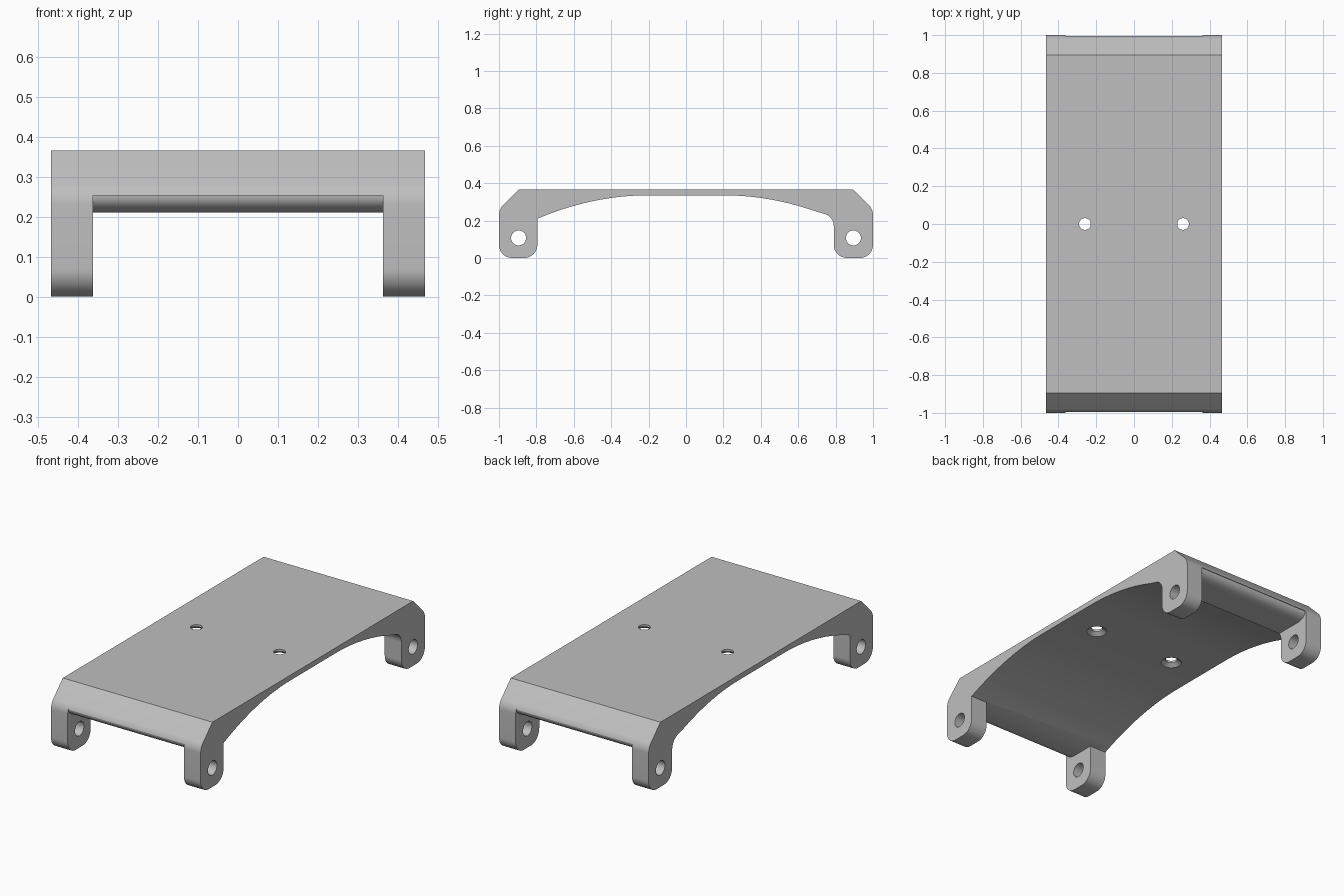
import bpy, bmesh, math
from mathutils import Vector

cube = bpy.data.objects.get("Cube")
if cube:
    bpy.data.objects.remove(cube, do_unlink=True)

HALF_W = 0.467      # half width of the bracket
INNER_W = 0.363     # half gap between the feet
PIN_Y, PIN_Z = 0.895, 0.107

grey = bpy.data.materials.new("plain grey")
grey.use_nodes = True
colour = (0.52, 0.52, 0.52, 1)
grey.diffuse_color = colour
grey.node_tree.nodes["Principled BSDF"].inputs["Base Color"].default_value = colour


def rounded(corners, steps=10):
    """Turn (y, z, trim) corners into an outline with circular arcs."""
    out = []
    for i, (y, z, trim) in enumerate(corners):
        p = Vector((y, z))
        if not trim:
            out.append(p)
            continue
        a = (Vector(corners[i - 1][:2]) - p).normalized()
        b = (Vector(corners[(i + 1) % len(corners)][:2]) - p).normalized()
        half = a.angle(b) / 2
        centre = p + (a + b).normalized() * trim / math.cos(half)
        v0, v1 = p + a * trim - centre, p + b * trim - centre
        for k in range(steps + 1):
            out.append(centre + v0.lerp(v1, k / steps).normalized() * v0.length)
    return out


def extrude(name, outline, half):
    """Solid made from a (y, z) outline, spanning -half..half in x."""
    bm = bmesh.new()
    face = bm.faces.new([bm.verts.new((-half, p[0], p[1])) for p in outline])
    moved = bmesh.ops.extrude_face_region(bm, geom=[face])["geom"]
    bmesh.ops.translate(bm, vec=(2 * half, 0, 0),
                        verts=[g for g in moved if isinstance(g, bmesh.types.BMVert)])
    bmesh.ops.recalc_face_normals(bm, faces=bm.faces)
    mesh = bpy.data.meshes.new(name)
    bm.to_mesh(mesh)
    bm.free()
    mesh.materials.append(grey)
    obj = bpy.data.objects.new(name, mesh)
    bpy.context.collection.objects.link(obj)
    return obj


def cut(target, cutter):
    cutter.hide_render = True
    mod = target.modifiers.new("cut", "BOOLEAN")
    mod.operation = "DIFFERENCE"
    mod.solver = "EXACT"
    mod.object = cutter
    bpy.context.view_layer.objects.active = target
    bpy.ops.object.modifier_apply(modifier=mod.name)
    bpy.data.objects.remove(cutter, do_unlink=True)


def arch(y):
    return 0.335 - 0.125 * (max(abs(y) - 0.2, 0) / 0.595) ** 2


# Side outline: front foot, shallow arch, back foot with a fillet, flat top
n = 14
front_arch = [(-0.795 + 0.595 * i / n, arch(-0.795 + 0.595 * i / n), 0) for i in range(n + 1)]
back_arch = [(0.2 + 0.5 * i / n, arch(0.2 + 0.5 * i / n), 0) for i in range(n + 1)]
corners = [(-0.895, 0.365, 0), (-1, 0.26, 0.031), (-1, 0, 0.07), (-0.795, 0, 0.07)]
corners += front_arch + back_arch
corners += [(0.79, 0.222, 0.052), (0.79, 0, 0.07), (1, 0, 0.07),
            (1, 0.26, 0.031), (0.895, 0.365, 0)]
bracket = extrude("bracket", rounded(corners), HALF_W)

# Gap between the feet at each end, leaving a cross bar with a rounded lower edge
for side in (-1, 1):
    bar_edge = [(0.992 - 0.06 * math.sin(a), 0.21 + 0.043 * (1 - math.sin(a)) ** 0.5 * 1.0)
                for a in [0]]
    for k in range(1, 11):
        a = math.radians(9 * k)
        bar_edge.append((0.932 + 0.06 * math.cos(a), 0.253 - 0.043 * math.sin(a)))
    gap = [(1.1, -0.1), (1.1, 0.253)] + bar_edge + [(0.65, 0.21), (0.65, -0.1)]
    cut(bracket, extrude("gap_cutter", [(side * y, z) for y, z in gap], INNER_W))

# Pin holes through the feet
for side in (-1, 1):
    circle = [(side * PIN_Y + 0.04 * math.cos(math.tau * k / 32),
               PIN_Z + 0.04 * math.sin(math.tau * k / 32)) for k in range(32)]
    cut(bracket, extrude("pin_hole_cutter", circle, 0.6))

# Screw holes, countersunk from below
for x in (-0.26, 0.26):
    for r1, r2, z, depth in ((0.031, 0.031, 0.35, 0.2), (0.062, 0.031, 0.341, 0.024)):
        bpy.ops.mesh.primitive_cone_add(vertices=32, radius1=r1, radius2=r2,
                                        depth=depth, location=(x, 0, z))
        cut(bracket, bpy.context.object)

bpy.ops.object.select_all(action="DESELECT")
bracket.select_set(True)
bpy.context.view_layer.objects.active = bracket
bpy.ops.object.shade_smooth_by_angle(angle=math.radians(30))
